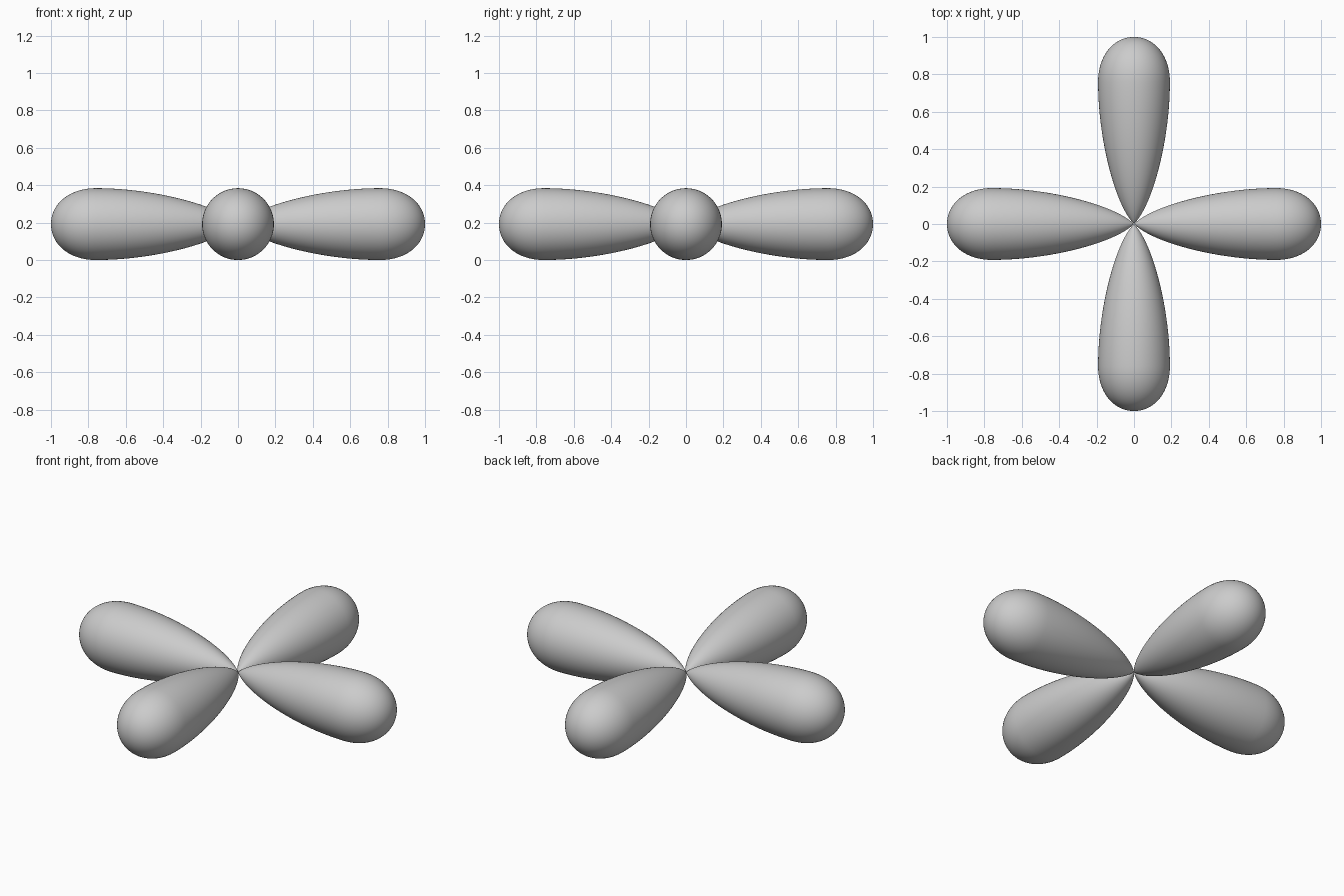
import bpy
import bmesh
import math
from mathutils import Matrix, Vector
from mathutils.geometry import interpolate_bezier

cube = bpy.data.objects.get("Cube")
if cube:
    bpy.data.objects.remove(cube, do_unlink=True)

RADIUS = 0.192
SEGMENTS = 64

# Single grey material
grey = bpy.data.materials.new("light grey")
grey.use_nodes = True
colour = (0.6, 0.6, 0.6, 1)
grey.diffuse_color = colour
grey.node_tree.nodes["Principled BSDF"].inputs["Base Color"].default_value = colour


def lobe_profile():
    """Teardrop half-outline: pointed at the centre, rounded at the end."""
    taper = [(0, 0), (0.1, 0.1), (0.45, RADIUS), (0.76, RADIUS)]
    cap = [(0.76, RADIUS), (0.9, RADIUS), (1, 0.11), (1, 0)]
    points = []
    for curve, count in ((taper, 28), (cap, 20)):
        points += interpolate_bezier(*[Vector((x, 0, r)) for x, r in curve], count)
    return points


def add_lobe(name, angle):
    bm = bmesh.new()
    verts = [bm.verts.new(p) for p in lobe_profile()]
    edges = [bm.edges.new(pair) for pair in zip(verts, verts[1:]) if pair[0].co != pair[1].co]
    bmesh.ops.spin(bm, geom=verts + edges, cent=(0, 0, 0), axis=(1, 0, 0),
                   angle=math.tau, steps=SEGMENTS, use_duplicate=False)
    bmesh.ops.remove_doubles(bm, verts=bm.verts, dist=0.0001)
    bmesh.ops.recalc_face_normals(bm, faces=bm.faces)
    bmesh.ops.rotate(bm, verts=bm.verts, cent=(0, 0, 0),
                     matrix=Matrix.Rotation(angle, 3, "Z"))
    for face in bm.faces:
        face.smooth = True
    mesh = bpy.data.meshes.new(name)
    bm.to_mesh(mesh)
    bm.free()
    mesh.materials.append(grey)
    lobe = bpy.data.objects.new(name, mesh)
    lobe.location.z = RADIUS
    bpy.context.collection.objects.link(lobe)


# Four lobes meeting at the centre
for i, side in enumerate(("left", "back", "right", "front")):
    add_lobe(side + "_lobe", i * math.pi / 2)
